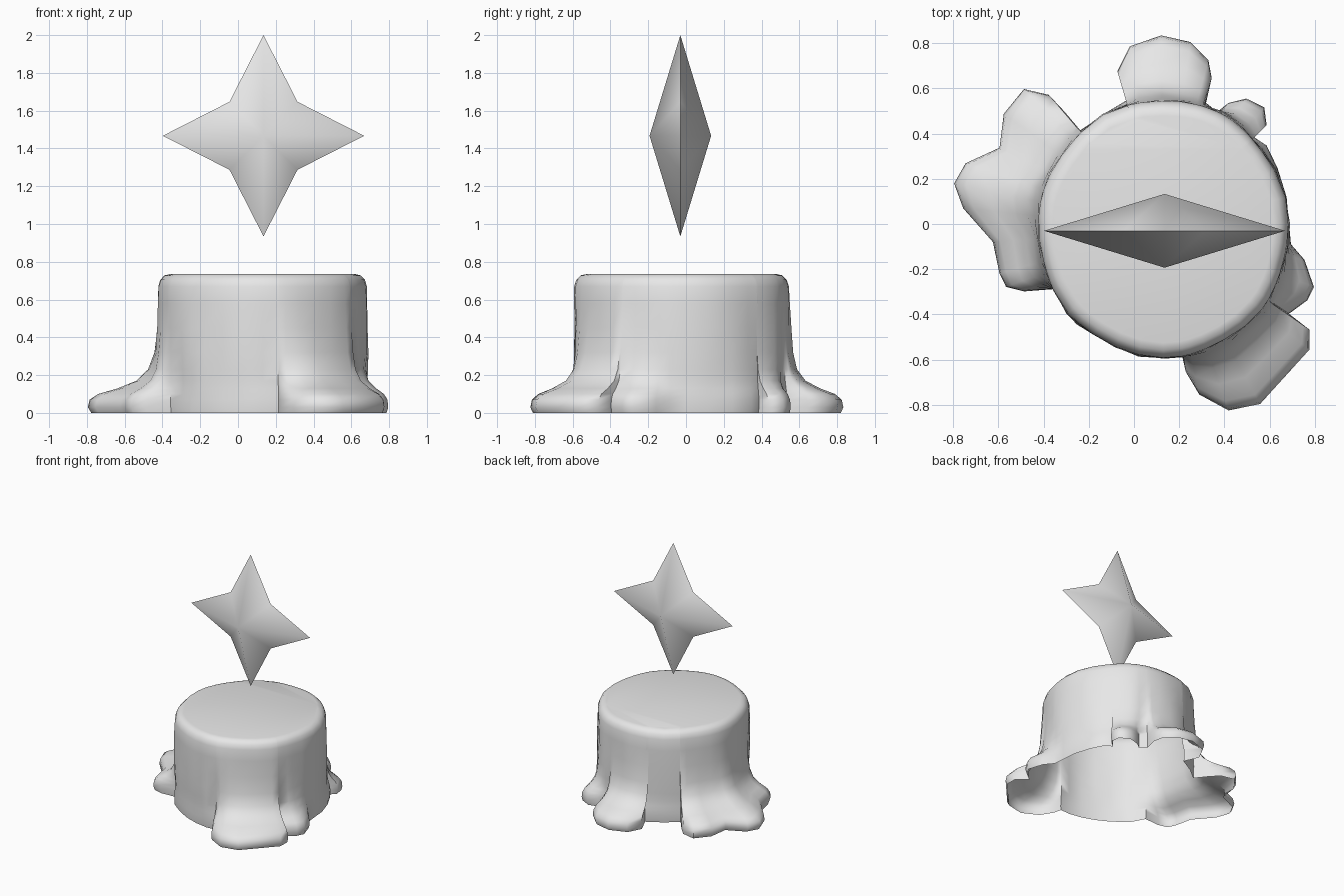
import bpy, bmesh, math

if "Cube" in bpy.data.objects:
    bpy.data.objects.remove(bpy.data.objects["Cube"])

grey = bpy.data.materials.new("plain_grey")
grey.diffuse_color = (0.8, 0.8, 0.8, 1)
grey.use_nodes = True
grey.node_tree.nodes["Principled BSDF"].inputs["Base Color"].default_value = grey.diffuse_color


def finish(name, bm, angle):
    bmesh.ops.recalc_face_normals(bm, faces=bm.faces)
    me = bpy.data.meshes.new(name)
    bm.to_mesh(me)
    bm.free()
    me.materials.append(grey)
    ob = bpy.data.objects.new(name, me)
    bpy.context.collection.objects.link(ob)
    bpy.ops.object.select_all(action='DESELECT')
    bpy.context.view_layer.objects.active = ob
    ob.select_set(True)
    bpy.ops.object.shade_smooth_by_angle(angle=math.radians(angle))
    return ob


CX, CY = 0.13, -0.02

# footprint of the stump and its roots, counter-clockwise from the right side
OUTLINE = [
    (0.69, 0.0), (0.68, 0.12), (0.64, 0.25), (0.59, 0.35), (0.53, 0.39),
    (0.59, 0.44), (0.58, 0.52), (0.50, 0.56), (0.42, 0.54), (0.37, 0.50),
    (0.32, 0.54), (0.345, 0.65), (0.33, 0.73), (0.25, 0.81), (0.12, 0.84),
    (-0.02, 0.79), (-0.075, 0.68), (-0.02, 0.56), (-0.14, 0.49), (-0.24, 0.41),
    (-0.31, 0.50), (-0.38, 0.575), (-0.49, 0.60), (-0.58, 0.49), (-0.60, 0.34),
    (-0.75, 0.27), (-0.80, 0.18), (-0.76, 0.07), (-0.63, -0.08), (-0.60, -0.22),
    (-0.57, -0.28), (-0.49, -0.30), (-0.36, -0.29), (-0.30, -0.40), (-0.25, -0.44),
    (-0.17, -0.48), (-0.08, -0.54), (0.02, -0.58), (0.13, -0.60), (0.215, -0.595),
    (0.23, -0.66), (0.29, -0.76), (0.42, -0.83), (0.56, -0.80), (0.67, -0.68),
    (0.78, -0.56), (0.78, -0.47), (0.69, -0.40), (0.77, -0.34), (0.80, -0.28),
    (0.76, -0.16), (0.70, -0.09),
]

# height, trunk radius factor, share of the root flare kept at that height
LEVELS = [
    (0.0, 0.985, 0.96), (0.03, 0.99, 1.0), (0.07, 0.99, 0.97), (0.10, 0.99, 0.85),
    (0.13, 0.99, 0.58), (0.17, 0.99, 0.32), (0.23, 0.995, 0.15), (0.32, 1.0, 0.06),
    (0.45, 1.0, 0.02), (0.58, 1.0, 0.0), (0.67, 0.995, 0.0), (0.705, 0.975, 0.0),
    (0.728, 0.935, 0.0), (0.735, 0.88, 0.0),
]


def trunk_radius(a):
    return 0.563 + 0.008 * math.cos(2 * a + math.pi) + 0.004 * math.sin(7 * a)


# hollow stump: stacked rings with the roots fading into the trunk
bm = bmesh.new()
rings = []
for z, k, flare in LEVELS:
    ring = []
    for x, y in OUTLINE:
        a = math.atan2(y - CY, x - CX)
        base = trunk_radius(a)
        extra = max(0.0, math.hypot(x - CX, y - CY) - base)
        # shallow furrows in the bark at mid height
        furrow = 0.006 * math.sin(11 * a + 6 * z) * math.sin(math.pi * min(z / 0.7, 1))
        r = base * k + extra * flare + furrow
        ring.append(bm.verts.new((CX + r * math.cos(a), CY + r * math.sin(a), z)))
    rings.append(ring)
n = len(OUTLINE)
for lo, hi in zip(rings, rings[1:]):
    for i in range(n):
        j = (i + 1) % n
        bm.faces.new((lo[i], lo[j], hi[j], hi[i]))
# cut top
bm.faces.new(rings[-1])
finish("stump", bm, 60)

# floating four-pointed star, pyramidal on both sides
SX, SY, SZ = 0.135, -0.03, 1.467
bm = bmesh.new()
rim = []
for i in range(8):
    r = 0.533 if i % 2 == 0 else 0.18 * math.sqrt(2)
    a = i * math.pi / 4
    rim.append(bm.verts.new((SX + r * math.cos(a), SY, SZ + r * math.sin(a))))
for side in (-1, 1):
    apex = bm.verts.new((SX, SY + side * 0.163, SZ))
    for i in range(8):
        bm.faces.new((rim[i], rim[(i + 1) % 8], apex))
finish("star", bm, 65)
